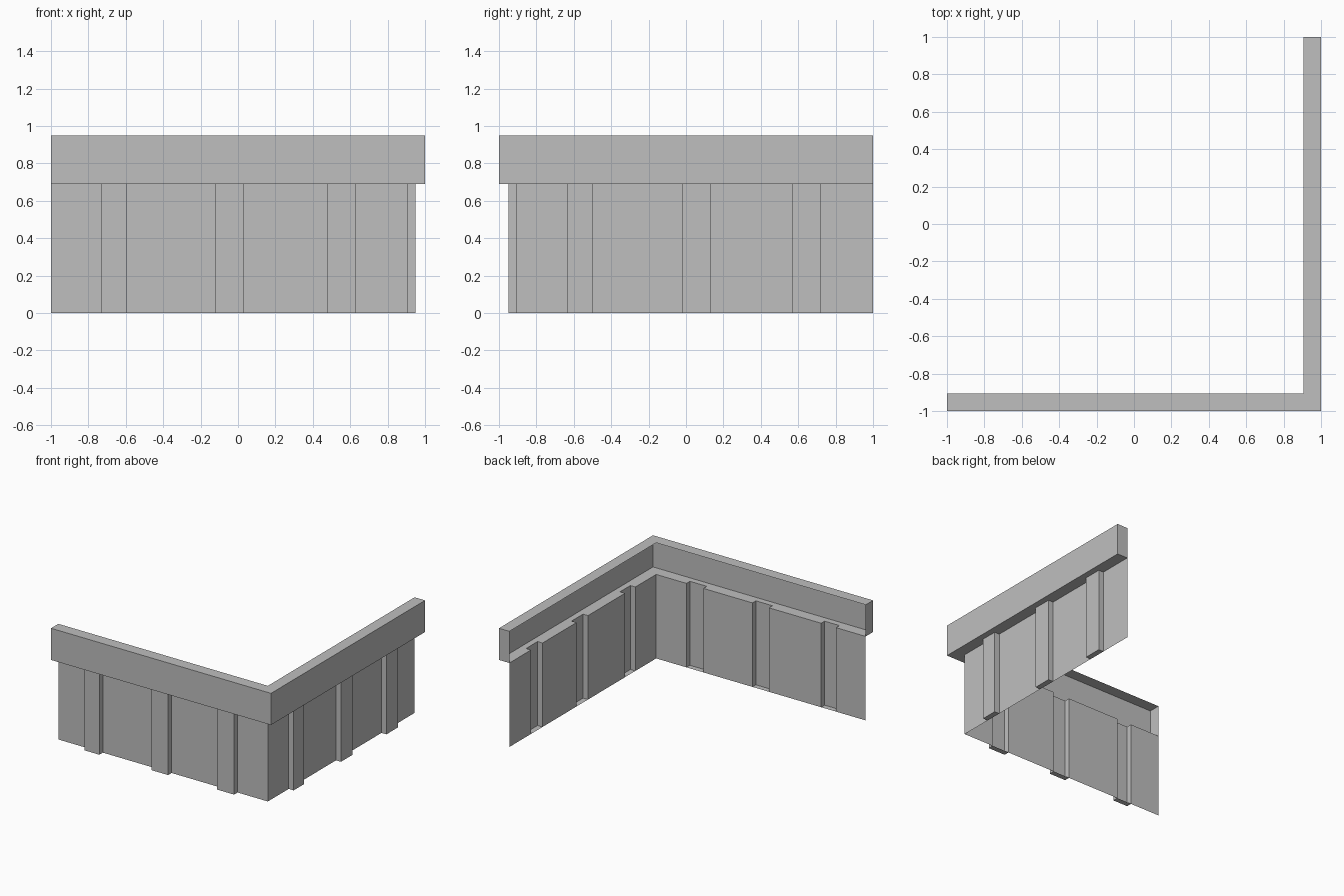
import bpy
import bmesh

cube = bpy.data.objects.get("Cube")
if cube:
    bpy.data.objects.remove(cube)

EDGE, WALL, PIER = 1.0, 0.905, 0.95   # distances of band, wall and pier faces from centre
BAND_Z, TOP_Z = 0.69, 0.95
FRONT_PIERS = [(-0.73, -0.595), (-0.12, 0.03), (0.475, 0.63)]
SIDE_PIERS = [(-0.635, -0.50), (-0.02, 0.13), (0.57, 0.72)]

grey = bpy.data.materials.new("plain grey")
grey.use_nodes = True
grey.diffuse_color = (0.52, 0.52, 0.52, 1)
grey.node_tree.nodes["Principled BSDF"].inputs["Base Color"].default_value = grey.diffuse_color


def front(u, d):
    return (u, -d)


def side(u, d):
    return (d, u)


def pier_outline(place, a, b):
    return [place(a, WALL), place(a, PIER), place(b, PIER), place(b, WALL)]


def add_flat(bm, outline, z, up=True):
    face = bm.faces.new([bm.verts.new((x, y, z)) for x, y in outline])
    if not up:
        face.normal_flip()


def add_sheet(bm, path, z0, z1):
    for (ax, ay), (bx, by) in zip(path, path[1:]):
        bm.faces.new([bm.verts.new(p) for p in
                      ((ax, ay, z0), (bx, by, z0), (bx, by, z1), (ax, ay, z1))])


def finish(bm, name):
    bmesh.ops.remove_doubles(bm, verts=bm.verts[:], dist=0.0001)
    mesh = bpy.data.meshes.new(name)
    bm.to_mesh(mesh)
    bm.free()
    mesh.materials.append(grey)
    bpy.context.collection.objects.link(bpy.data.objects.new(name, mesh))


# Plan outlines, running from the front wall's free end round the corner
piers = [pier_outline(front, a, b) for a, b in FRONT_PIERS]
side_piers = [pier_outline(side, a, b) for a, b in SIDE_PIERS]
wall_path = [(-EDGE, -WALL)] + sum(piers, []) + [(WALL, -WALL)] + sum(side_piers, []) + [(WALL, EDGE)]
outer_path = [(-EDGE, -EDGE), (EDGE, -EDGE), (EDGE, EDGE)]
inner_path = [(-EDGE, -WALL), (WALL, -WALL), (WALL, EDGE)]

# Thin folded wall with hollow piers, closed underneath
bm = bmesh.new()
add_sheet(bm, wall_path, 0, BAND_Z)
for outline in piers + side_piers:
    add_flat(bm, outline, 0, up=False)
finish(bm, "pier_wall")

# Parapet band, open on the inside, its underside notched over the piers
bm = bmesh.new()
band_path = [inner_path[0]] + outer_path + [inner_path[-1]]
add_sheet(bm, band_path, BAND_Z, TOP_Z)
add_flat(bm, outer_path + inner_path[::-1], TOP_Z)
add_flat(bm, outer_path + wall_path[::-1], BAND_Z, up=False)
finish(bm, "parapet_band")
